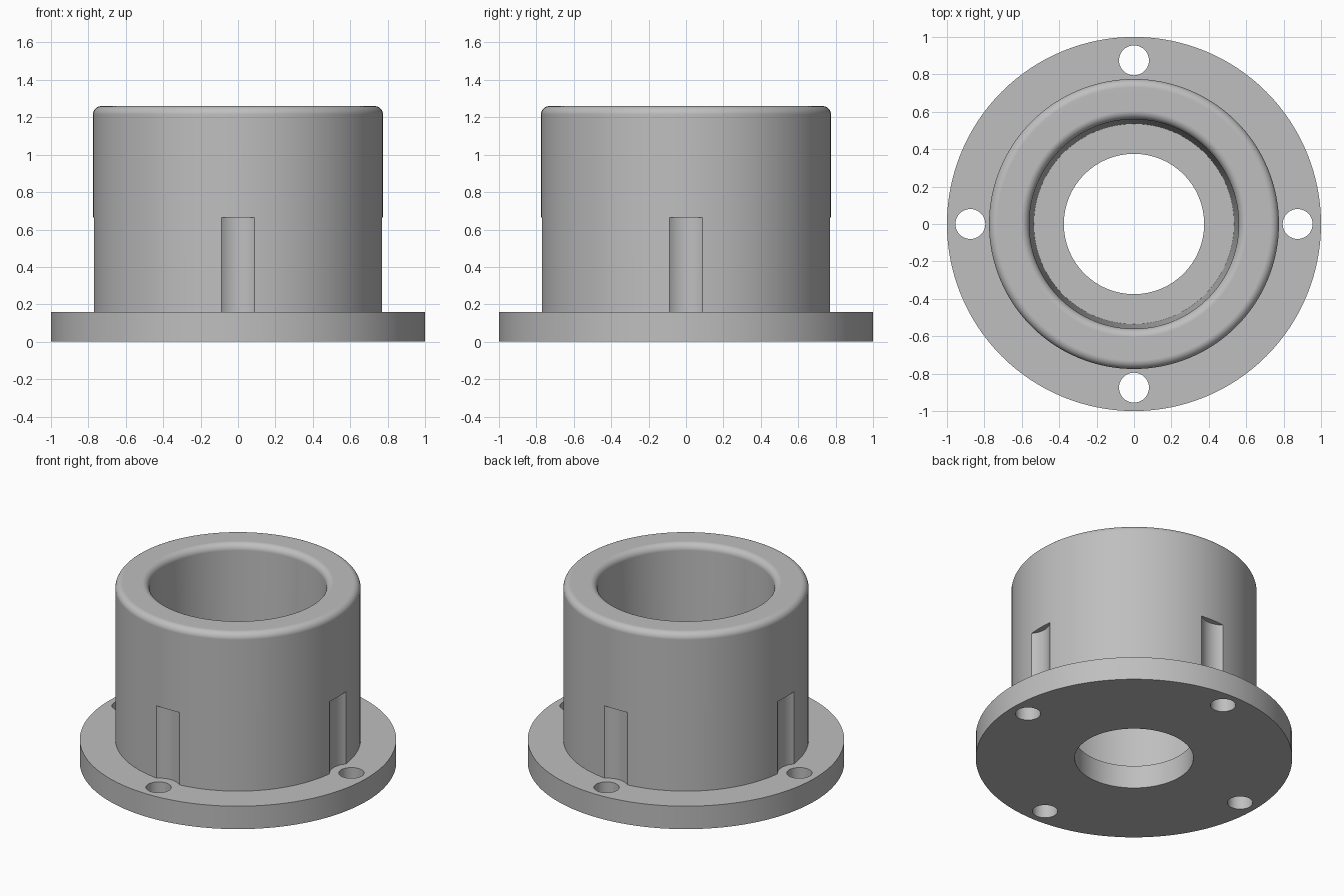
import bpy
import bmesh
from math import cos, sin, pi, radians

cube = bpy.data.objects.get("Cube")
if cube:
    bpy.data.objects.remove(cube, do_unlink=True)

SIDES = 128
FLANGE_TOP, RIM_TOP = 0.16, 1.26
HOLE_DISTANCE = 0.875

grey = bpy.data.materials.new("light_grey")
grey.use_nodes = True
colour = (0.52, 0.52, 0.52, 1)
grey.diffuse_color = colour
grey.node_tree.nodes["Principled BSDF"].inputs["Base Color"].default_value = colour


def lathe(name, profile):
    """Spin a closed (radius, height) profile around z."""
    bm = bmesh.new()
    rings = []
    for i in range(SIDES):
        a = 2 * pi * i / SIDES
        rings.append([bm.verts.new((r * cos(a), r * sin(a), z)) for r, z in profile])
    n = len(profile)
    for i in range(SIDES):
        p, q = rings[i], rings[(i + 1) % SIDES]
        for j in range(n):
            k = (j + 1) % n
            bm.faces.new((p[j], q[j], q[k], p[k]))
    bmesh.ops.recalc_face_normals(bm, faces=bm.faces)
    mesh = bpy.data.meshes.new(name)
    bm.to_mesh(mesh)
    bm.free()
    mesh.materials.append(grey)
    obj = bpy.data.objects.new(name, mesh)
    bpy.context.collection.objects.link(obj)
    return obj


def fillet(r, z, radius, start, end, steps=8):
    """Arc points around a centre, angles in degrees."""
    angles = [radians(start + (end - start) * i / steps) for i in range(steps + 1)]
    return [(r + radius * cos(a), z + radius * sin(a)) for a in angles]


def cut_four(target, radius, low, high):
    """Cut four upright round pockets, one on each axis."""
    bm = bmesh.new()
    for i in range(4):
        a = i * pi / 2
        new = bmesh.ops.create_cone(bm, cap_ends=True, segments=64,
                                    radius1=radius, radius2=radius, depth=high - low)
        bmesh.ops.translate(bm, verts=new["verts"], vec=(
            HOLE_DISTANCE * cos(a), HOLE_DISTANCE * sin(a), (low + high) / 2))
    mesh = bpy.data.meshes.new("cutter")
    bm.to_mesh(mesh)
    bm.free()
    mesh.materials.append(grey)
    cutter = bpy.data.objects.new("cutter", mesh)
    bpy.context.collection.objects.link(cutter)
    cutter.hide_render = True
    select(target)
    mod = target.modifiers.new("pockets", "BOOLEAN")
    mod.operation, mod.solver, mod.object = "DIFFERENCE", "EXACT", cutter
    bpy.ops.object.modifier_apply(modifier=mod.name)
    bpy.data.objects.remove(cutter, do_unlink=True)


def select(obj):
    bpy.ops.object.select_all(action="DESELECT")
    obj.select_set(True)
    bpy.context.view_layer.objects.active = obj


def finish(obj):
    select(obj)
    bpy.ops.object.shade_smooth_by_angle(angle=radians(30))
    obj.modifiers.new("even_shading", "WEIGHTED_NORMAL").keep_sharp = True


# Mounting flange with centre bore and four bolt holes
flange = lathe("flange", [(0.375, 0), (1, 0), (1, FLANGE_TOP), (0.375, FLANGE_TOP)])
cut_four(flange, 0.08, -0.1, 0.3)
finish(flange)

# Hollow barrel: rounded rim, slightly tapered bore, reliefs above the bolt holes
outer, inner, edge = 0.775, 0.56, 0.045
profile = [(0.535, 0.14), (outer, 0.14)]
profile += fillet(outer - edge, RIM_TOP - edge, edge, 0, 90)
profile += fillet(inner + edge, RIM_TOP - edge, edge, 90, 180)
barrel = lathe("barrel", profile)
cut_four(barrel, 0.138, 0.05, 0.665)
finish(barrel)
